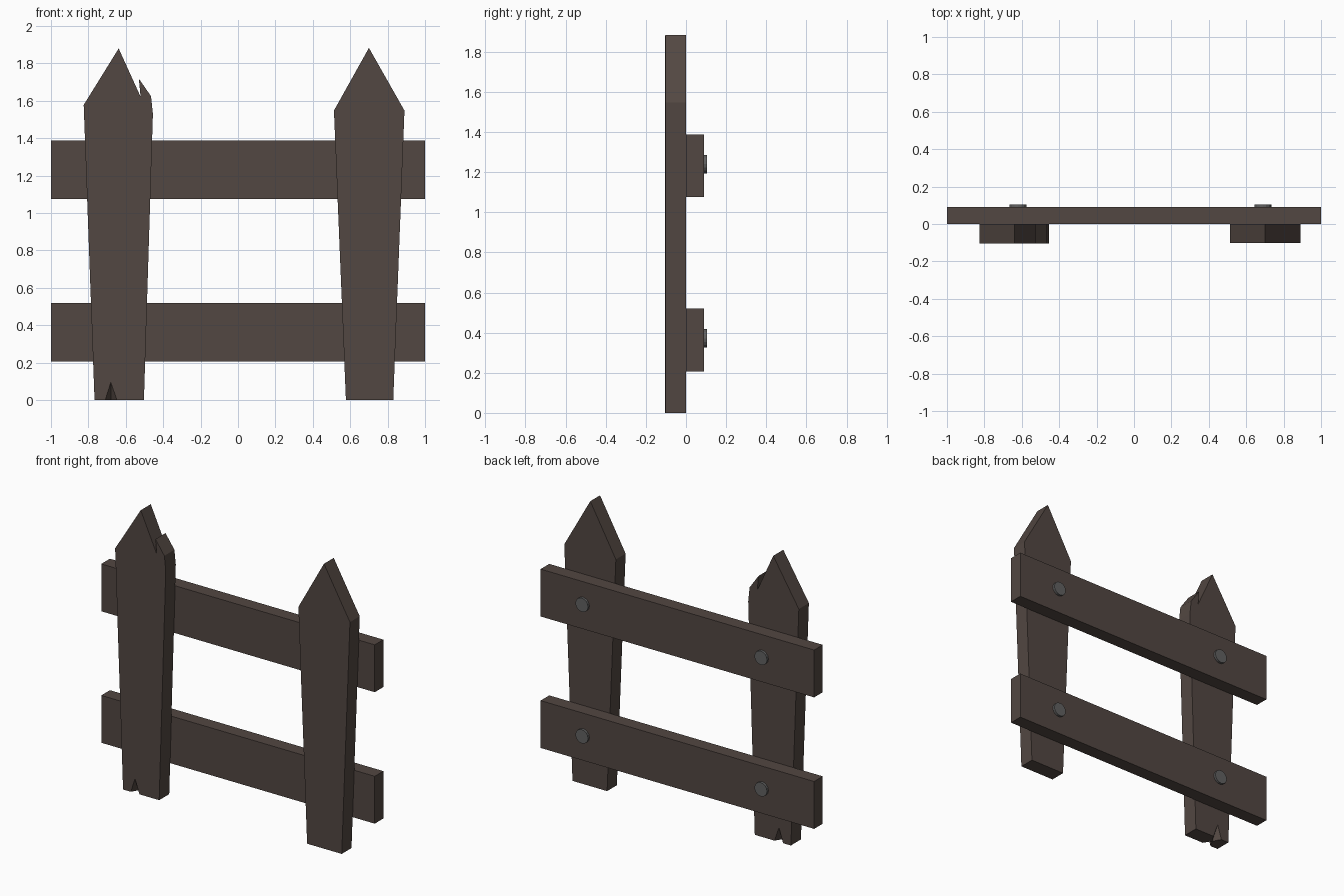
import bpy, bmesh
from math import pi
from mathutils import Matrix

if "Cube" in bpy.data.objects:
    bpy.data.objects.remove(bpy.data.objects["Cube"])


def material(name, colour):
    m = bpy.data.materials.new(name)
    m.diffuse_color = (*colour, 1)
    m.use_nodes = True
    m.node_tree.nodes["Principled BSDF"].inputs["Base Color"].default_value = m.diffuse_color
    return m


WOOD = material("dark_wood", (0.085, 0.063, 0.054))
IRON = material("iron", (0.12, 0.12, 0.12))


def finish(bm, name, mat):
    bmesh.ops.recalc_face_normals(bm, faces=bm.faces)
    me = bpy.data.meshes.new(name)
    bm.to_mesh(me)
    bm.free()
    me.materials.append(mat)
    ob = bpy.data.objects.new(name, me)
    bpy.context.collection.objects.link(ob)
    return ob


def picket(name, profile, y0, y1, chip=None):
    """Board from an x-z outline; chip = index of the apex of a split in the foot."""
    bm = bmesh.new()
    front = [bm.verts.new((x, y0, z)) for x, z in profile]
    back = [bm.verts.new((x, y1, z)) for x, z in profile]
    bm.faces.new(front)
    bm.faces.new(back[::-1])
    n = len(profile)
    for i in range(n):
        j = (i + 1) % n
        if chip is None or chip not in (i, j):
            bm.faces.new((front[i], front[j], back[j], back[i]))
    if chip is not None:
        # dents from both sides meet in the middle of the board
        mid = bm.verts.new((profile[chip][0], (y0 + y1) / 2, 0))
        for side in (front, back):
            for k in (chip - 1, chip):
                bm.faces.new((side[k], side[k + 1], mid))
        for k in (chip - 1, chip + 1):
            bm.faces.new((front[k], back[k], mid))
    return finish(bm, name, WOOD)


# Pickets: the left one is splintered at the top and split at the foot
picket("left_picket", [(-0.767, 0), (-0.71, 0), (-0.68, 0.095), (-0.647, 0),
                       (-0.503, 0), (-0.455, 1.53), (-0.465, 1.625),
                       (-0.53, 1.718), (-0.521, 1.622), (-0.638, 1.88),
                       (-0.825, 1.578)], -0.105, 0, chip=2)
picket("right_picket", [(0.577, 0), (0.83, 0), (0.89, 1.548),
                        (0.70, 1.883), (0.513, 1.548)], -0.102, 0)

for label, z in (("lower", 0.363), ("upper", 1.232)):
    # Rail
    bm = bmesh.new()
    bmesh.ops.create_cube(bm, size=1, matrix=Matrix.Translation((0, 0.045, z))
                          @ Matrix.Diagonal((2, 0.09, 0.313, 1)))
    finish(bm, label + "_rail", WOOD)
    # Bolt heads on the back of the rail
    for side, x in (("left", -0.62), ("right", 0.689)):
        bm = bmesh.new()
        bmesh.ops.create_cone(bm, cap_ends=True, segments=16, radius1=0.046,
                              radius2=0.046, depth=0.017,
                              matrix=Matrix.Translation((x, 0.0965, z + 0.008))
                              @ Matrix.Rotation(pi / 2, 4, 'X'))
        finish(bm, f"{label}_{side}_bolt", IRON)
